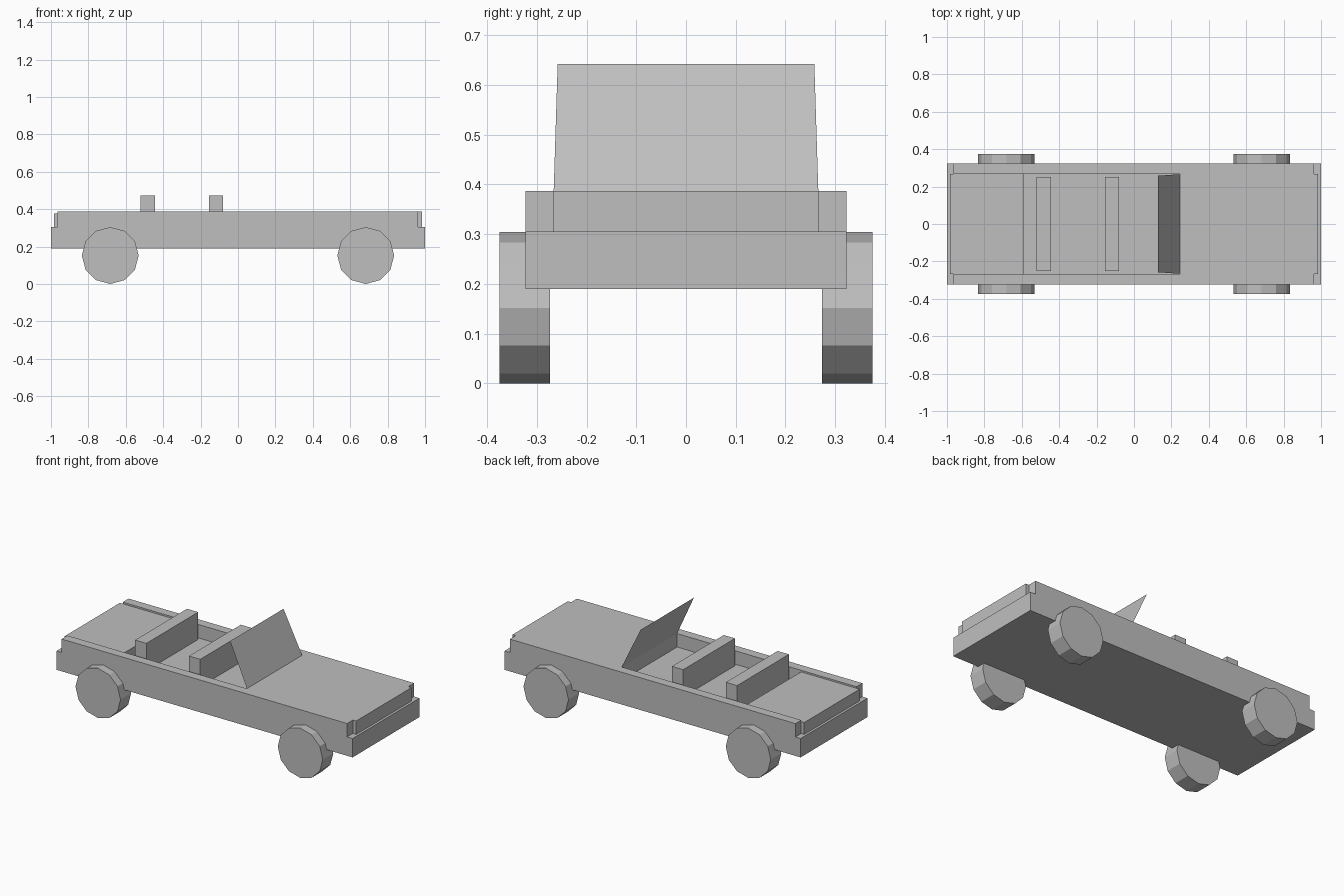
import bpy
import bmesh
import math
from mathutils import Matrix

cube = bpy.data.objects.get("Cube")
if cube:
    bpy.data.objects.remove(cube, do_unlink=True)

# One flat grey for the whole car
GREY = (0.52, 0.52, 0.52, 1.0)
grey = bpy.data.materials.new("plain grey")
grey.use_nodes = True
grey.diffuse_color = GREY
grey.node_tree.nodes["Principled BSDF"].inputs["Base Color"].default_value = GREY


def finish(name, bm, closed=True):
    if closed:
        bmesh.ops.recalc_face_normals(bm, faces=bm.faces)
    mesh = bpy.data.meshes.new(name)
    bm.to_mesh(mesh)
    bm.free()
    mesh.materials.append(grey)
    obj = bpy.data.objects.new(name, mesh)
    bpy.context.collection.objects.link(obj)
    return obj


def box(name, x0, x1, half_width, z0, z1):
    bm = bmesh.new()
    bmesh.ops.create_cube(bm, size=1)
    bmesh.ops.scale(bm, vec=(x1 - x0, half_width * 2, z1 - z0), verts=bm.verts)
    bmesh.ops.translate(bm, vec=((x0 + x1) / 2, 0, (z0 + z1) / 2), verts=bm.verts)
    return finish(name, bm)


def slab(name, outline, z0, z1):
    bm = bmesh.new()
    face = bm.faces.new([bm.verts.new((x, y, z0)) for x, y in outline])
    grown = bmesh.ops.extrude_face_region(bm, geom=[face], use_keep_orig=True)
    top = [v for v in grown["geom"] if isinstance(v, bmesh.types.BMVert)]
    bmesh.ops.translate(bm, vec=(0, 0, z1 - z0), verts=top)
    return finish(name, bm)


FLOOR, DECK = 0.305, 0.387
SIDE, INNER = 0.323, 0.267

# Lower body, its top doubling as the cabin floor and bumper ledges
box("lower_body", -1, 1, SIDE, 0.19, FLOOR)

# Hood and both side walls as one U-shaped slab with notched front corners
half = [(0.985, INNER), (0.963, INNER), (0.963, SIDE),
        (-0.965, SIDE), (-0.965, INNER), (0.247, INNER)]
outline = half + [(x, -y) for x, y in reversed(half)]
slab("hood_and_sides", outline, FLOOR, DECK)

# Trunk lid, slightly below the side walls
box("trunk_lid", -0.985, -0.59, INNER, FLOOR, 0.377)

# Bench seats
for name, x in (("rear_seat", -0.482), ("front_seat", -0.118)):
    box(name, x - 0.038, x + 0.038, 0.25, FLOOR, 0.472)

# Windshield, a single leaning pane
bm = bmesh.new()
pane = [(0.247, -0.266, DECK), (0.247, 0.266, DECK),
        (0.127, 0.258, 0.642), (0.127, -0.258, 0.642)]
bm.faces.new([bm.verts.new(p) for p in pane])
finish("windshield", bm, closed=False)

# Twelve-sided wheels
RADIUS = 0.152
for end, x in (("front", 0.683), ("rear", -0.683)):
    for side, sign in (("left", 1), ("right", -1)):
        bm = bmesh.new()
        bmesh.ops.create_cone(
            bm, cap_ends=True, segments=12, radius1=RADIUS, radius2=RADIUS,
            depth=0.102, matrix=Matrix.Rotation(math.pi / 2, 4, "X"))
        bmesh.ops.translate(bm, vec=(x, sign * 0.324, RADIUS), verts=bm.verts)
        finish(f"{end}_{side}_wheel", bm)
